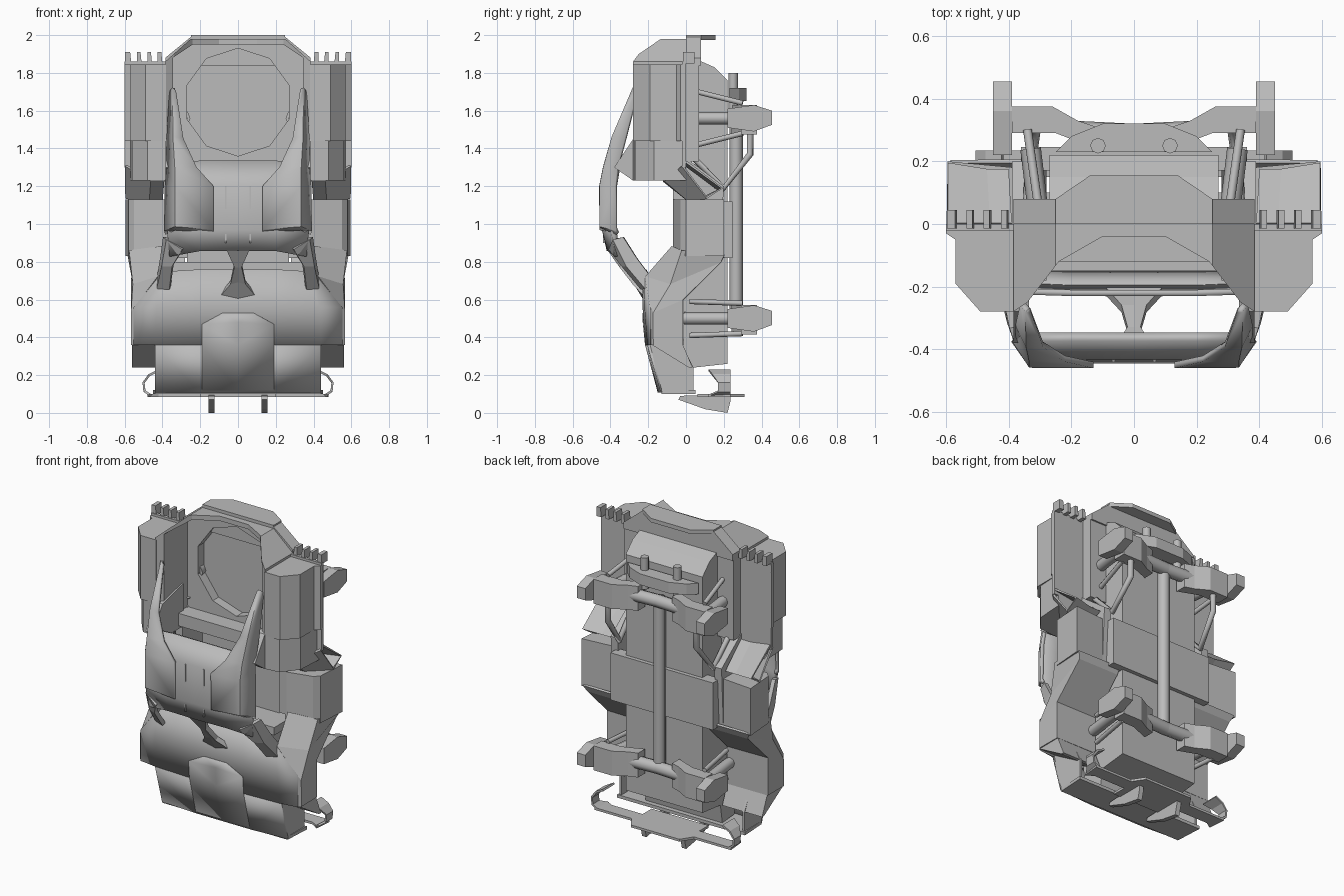
import bpy, bmesh
from math import pi, cos, sin
from mathutils import Vector

if "Cube" in bpy.data.objects:
    bpy.data.objects.remove(bpy.data.objects["Cube"], do_unlink=True)

grey = bpy.data.materials.new("body_grey")
grey.use_nodes = True
COLOUR = (0.5, 0.5, 0.5, 1)
grey.diffuse_color = COLOUR
grey.node_tree.nodes["Principled BSDF"].inputs["Base Color"].default_value = COLOUR


def finish(name, data, mirror):
    ob = bpy.data.objects.new(name, data)
    bpy.context.scene.collection.objects.link(ob)
    data.materials.append(grey)
    if mirror:
        mod = ob.modifiers.new("mirror", "MIRROR")
        mod.use_clip = True
    return ob


def from_bm(name, bm, mirror):
    bmesh.ops.recalc_face_normals(bm, faces=bm.faces)
    me = bpy.data.meshes.new(name)
    bm.to_mesh(me)
    bm.free()
    return finish(name, me, mirror)


def prism(name, pts, axis, lo, hi, mirror=False):
    """Extrude a 2D outline along an axis."""
    place = {"x": lambda p, t: (t, p[0], p[1]),
             "y": lambda p, t: (p[0], t, p[1]),
             "z": lambda p, t: (p[0], p[1], t)}[axis]
    bm = bmesh.new()
    face = bm.faces.new([bm.verts.new(place(p, lo)) for p in pts])
    ext = bmesh.ops.extrude_face_region(bm, geom=[face])
    shift = Vector(place((0, 0), hi - lo))
    bmesh.ops.translate(bm, vec=shift, verts=[v for v in ext["geom"] if isinstance(v, bmesh.types.BMVert)])
    return from_bm(name, bm, mirror)


def box(name, x, y, z, mirror=False):
    return prism(name, [(x[0], y[0]), (x[1], y[0]), (x[1], y[1]), (x[0], y[1])], "z", z[0], z[1], mirror)


def loft(name, rows, thick, smooth=True):
    """Skin a mirrored grid of points and give it thickness."""
    bm = bmesh.new()
    grid = [[bm.verts.new(p) for p in row] for row in rows]
    for a, b in zip(grid, grid[1:]):
        for i in range(len(a) - 1):
            bm.faces.new((a[i], a[i + 1], b[i + 1], b[i]))
    ob = from_bm(name, bm, True)
    mod = ob.modifiers.new("shell", "SOLIDIFY")
    mod.thickness, mod.offset = thick, 0
    if smooth:
        smooth_parts.append(ob)
    return ob


def tube(name, pts, r, mirror=True):
    cu = bpy.data.curves.new(name, "CURVE")
    cu.dimensions = "3D"
    cu.bevel_depth, cu.bevel_resolution, cu.use_fill_caps = r, 2, True
    sp = cu.splines.new("POLY")
    sp.points.add(len(pts) - 1)
    for q, p in zip(sp.points, pts):
        q.co = (*p, 1)
    return finish(name, cu, mirror)


def both(half):
    """Complete a symmetric outline from its +x half."""
    return half + [(-x, v) for x, v in reversed(half)]


smooth_parts = []

# Hood: narrow nose, wide upper part and a slightly raised centre panel
loft("hood_nose", [[(0, -.14, .11), (.2, -.14, .11), (.44, -.125, .11)],
                   [(0, -.205, .36), (.2, -.205, .36), (.44, -.195, .36)]], .02)
loft("hood", [[(0, -.205, .36), (.2, -.205, .36), (.44, -.195, .36), (.55, -.18, .36)],
              [(0, -.22, .56), (.2, -.22, .56), (.43, -.21, .56), (.55, -.18, .56)],
              [(0, -.22, .76), (.2, -.22, .76), (.36, -.215, .75), (.41, -.21, .73)]], .02)
loft("hood_panel", [[(0, -.15, .12), (.19, -.15, .12)], [(0, -.214, .36), (.19, -.214, .36)],
                    [(0, -.226, .48), (.19, -.224, .47)], [(0, -.228, .53), (.08, -.228, .53)]], .006)
prism("nose_underside", both([(.44, -.13), (.45, .05)]), "z", .1, .12)
prism("nose_side", [(-.13, .11), (-.19, .36), (-.02, .36), (.04, .24), (.04, .12)], "x", .425, .44, True)

# Front fenders: forward tip, outer face, lip and wheel-well lining
prism("fender_tip", [(-.18, .36), (-.02, .37), (.035, .24), (.015, .24)], "x", .28, .56, True)
loft("front_fender", [[(.54, -.185, .36), (.56, -.17, .36), (.56, -.02, .36), (.28, -.02, .36)],
                      [(.54, -.185, .56), (.56, -.17, .53), (.56, -.02, .6), (.28, -.02, .6)],
                      [(.42, -.21, .72), (.55, -.08, .68), (.56, .18, .8), (.28, .18, .8)],
                      [(.4, -.07, .88), (.57, -.02, .86), (.58, .2, .84), (.28, .2, .84)]], .015, False)

# Door sills, cab sides and the flares ahead of the rear wheels
prism("door_sill", [(.38, -.07), (.55, -.03), (.58, 0), (.595, .2), (.38, .18)], "z", .83, 1.13, True)
loft("rear_flare", [[(.39, -.12, 1.23), (.46, -.11, 1.23), (.595, -.02, 1.31)],
                    [(.4, .03, 1.11), (.47, .03, 1.11), (.595, .11, 1.14)],
                    [(.4, .17, 1.18), (.47, .17, 1.18), (.595, .19, 1.19)],
                    [(.39, 0, 1.31), (.46, 0, 1.31), (.595, 0, 1.33)]], .012, False)
prism("cab_side", [(-.07, .86), (.18, .8), (.2, 1.2), (0, 1.35), (-.07, 1.3)], "x", .34, .39, True)
prism("rear_pillar", [(-.38, 1.3), (-.28, 1.23), (-.07, 1.23), (-.07, 1.5), (-.28, 1.45)], "x", .335, .385, True)

# Side boxes beside the bed, with toothed tail edge
prism("side_box", [(.38, -.28), (.49, -.28), (.57, -.19), (.57, -.05), (.6, -.03), (.6, 0), (.38, 0)],
      "z", 1.44, 1.845, True)
prism("side_box_lower", [(.38, -.28), (.48, -.27), (.56, -.17), (.57, 0), (.38, 0)], "z", 1.23, 1.44, True)
box("side_box_back", (.38, .6), (-.02, 0), (1.3, 1.86), True)
for x0, x1 in ((.4, .425), (.455, .48), (.51, .535), (.565, .597)):
    prism("tail_tooth", [(x0, 1.85), (x1, 1.85), (x1, 1.91), (x0 + .006, 1.91)], "y", -.015, .045, True)

# Bed: block trimmed to the tail outline, hollowed to a floor, with a ten-sided well
bed = prism("bed", both([(.385, .07), (.385, -.28), (.34, -.25), (.24, -.12), (.1, -.04)]), "z", 1.33, 2.1)
trim = prism("tail_trim", both([(.385, 1.2), (.385, 1.86), (.25, 1.98)]), "y", -.5, .5)
hollow = prism("hollow_cutter", both([(.345, 1.2), (.345, 1.88), (.24, 1.95)]), "y", -.5, -.015)
well = prism("well_cutter", [(.285 * cos(pi * (i + .5) / 5), 1.645 + .285 * sin(pi * (i + .5) / 5))
                             for i in range(10)], "y", -.5, .045)
for cutter, op in ((trim, "INTERSECT"), (hollow, "DIFFERENCE"), (well, "DIFFERENCE")):
    mod = bed.modifiers.new("cut", "BOOLEAN")
    mod.object, mod.operation, mod.solver = cutter, op, "EXACT"
    cutter.hide_render = True
    cutter.hide_viewport = True
prism("tail_lip", both([(.25, .0), (.25, .08), (.14, .155)]), "z", 1.975, 2.0)
prism("tail_panel", both([(.385, 1.84), (.385, 1.88), (.25, 1.99)]), "y", 0, .08)
box("bulkhead_bar", (-.36, .36), (-.12, .03), (1.25, 1.33))
box("dash", (-.36, .36), (-.15, .1), (.75, .8))

# Roof: centre panel, raised rails that taper into rear fins
loft("roof_panel", [[(0, -.405, .86), (.2, -.4, .86), (.36, -.36, .83)],
                    [(0, -.43, .97), (.2, -.43, .97), (.37, -.38, .95)],
                    [(0, -.42, 1.2), (.2, -.42, 1.2), (.37, -.38, 1.2)],
                    [(0, -.36, 1.33), (.2, -.36, 1.33), (.36, -.36, 1.32)]], .03)
loft("roof_rail", [[(.13, -.42, .96), (.33, -.42, .975), (.38, -.36, .95)],
                   [(.13, -.45, .975), (.33, -.45, .99), (.385, -.37, .97)],
                   [(.13, -.45, 1.2), (.33, -.45, 1.2), (.38, -.37, 1.2)],
                   [(.22, -.43, 1.3), (.33, -.43, 1.3), (.37, -.36, 1.3)],
                   [(.29, -.385, 1.45), (.34, -.385, 1.46), (.37, -.32, 1.45)],
                   [(.33, -.275, 1.7), (.34, -.275, 1.72), (.355, -.255, 1.7)]], .02)
box("roof_rib", (.06, .07), (-.44, -.42), (.9, 1.2), True)
loft("windscreen_pillar", [[(.29, -.4, .87), (.37, -.38, .92), (.385, -.33, .93)],
                           [(.345, -.33, .78), (.395, -.31, .78), (.4, -.26, .82)],
                           [(.36, -.23, .66), (.42, -.21, .66), (.42, -.17, .7)]], .025, False)
loft("centre_pillar", [[(0, -.41, .88), (.065, -.41, .88)], [(0, -.34, .78), (.02, -.34, .78)],
                       [(0, -.27, .7), (.04, -.27, .69)], [(0, -.215, .61), (.09, -.215, .63)]], .03, False)

# Chassis tub, cross plate and drive shaft
prism("tub", [(.06, 1.87), (.15, 1.83), (.22, 1.76), (.22, .26), (.04, .24), (.02, .12), (-.1, .13),
              (-.13, .3), (-.13, .7), (.03, .78), (.03, 1.3), (.06, 1.33)], "x", -.27, .27)
box("cross_plate", (-.36, .36), (.17, .245), (.82, 1.12))
tube("drive_shaft", [(0, .265, .5), (0, .265, 1.58)], .036, False)
prism("rear_mount", both([(.25, .23), (.2, .28), (.15, .3), (.1, .32)]), "z", 1.65, 1.72)
tube("mount_pin", [(.115, .25, 1.6), (.115, .25, 1.8)], .025)

# Axles, tapered hubs, shocks and links
for end, z, s in (("front", .5, .6), ("rear", 1.56, 1)):
    tube(end + "_axle", [(0, .28, z), (.2, .29, z)], .04)
    prism(end + "_axle_arm", [(.12, .24), (.12, .31), (.18, .33), (.26, .375), (.39, .375), (.39, .29), (.25, .29)],
          "z", z - .085, z + .07, True)
    prism(end + "_hub", [(.22, z - .05), (.36, z - .07), (.455, z - .035), (.455, z + .04),
                         (.36, z + .07), (.22, z + .05)], "x", .39, .45, True)
    tube(end + "_shock", [(.3, -.01, z), (.33, .24, z)], .033)
    for d in (-1, 1):
        tube(end + "_link", [(.3, .02, z + d * .15 * s), (.34, .3, z + d * .08)], .014)
tube("rear_shock_cap", [(.3, 0, 1.56), (.307, .06, 1.56)], .048)
tube("side_pipe", [(.34, -.01, 1.4), (.33, .2, 1.19), (.31, .34, 1.37), (.31, .34, 1.52)], .018)

# Front bumper plate with upturned ends and two tow hooks
prism("bumper", both([(.2, .06), (.2, .15), (.42, .15), (.47, .12), (.48, .235), (.22, .235), (.17, .31)]),
      "z", .085, .1)
loft("bumper_end", [[(x, .12 + y, z), (x, .235, z)] for x, y, z in
                    ((.42, 0, .225), (.47, .02, .2), (.5, .05, .16), (.495, .05, .115), (.46, 0, .092))], .012, False)
prism("tow_hook", [(-.04, .07), (.1, .02), (.22, 0), (.235, .06), (.235, .1), (-.03, .09)], "x", .125, .155, True)

for ob in smooth_parts:
    bpy.ops.object.select_all(action="DESELECT")
    ob.select_set(True)
    bpy.context.view_layer.objects.active = ob
    bpy.ops.object.shade_smooth_by_angle(angle=.45)
